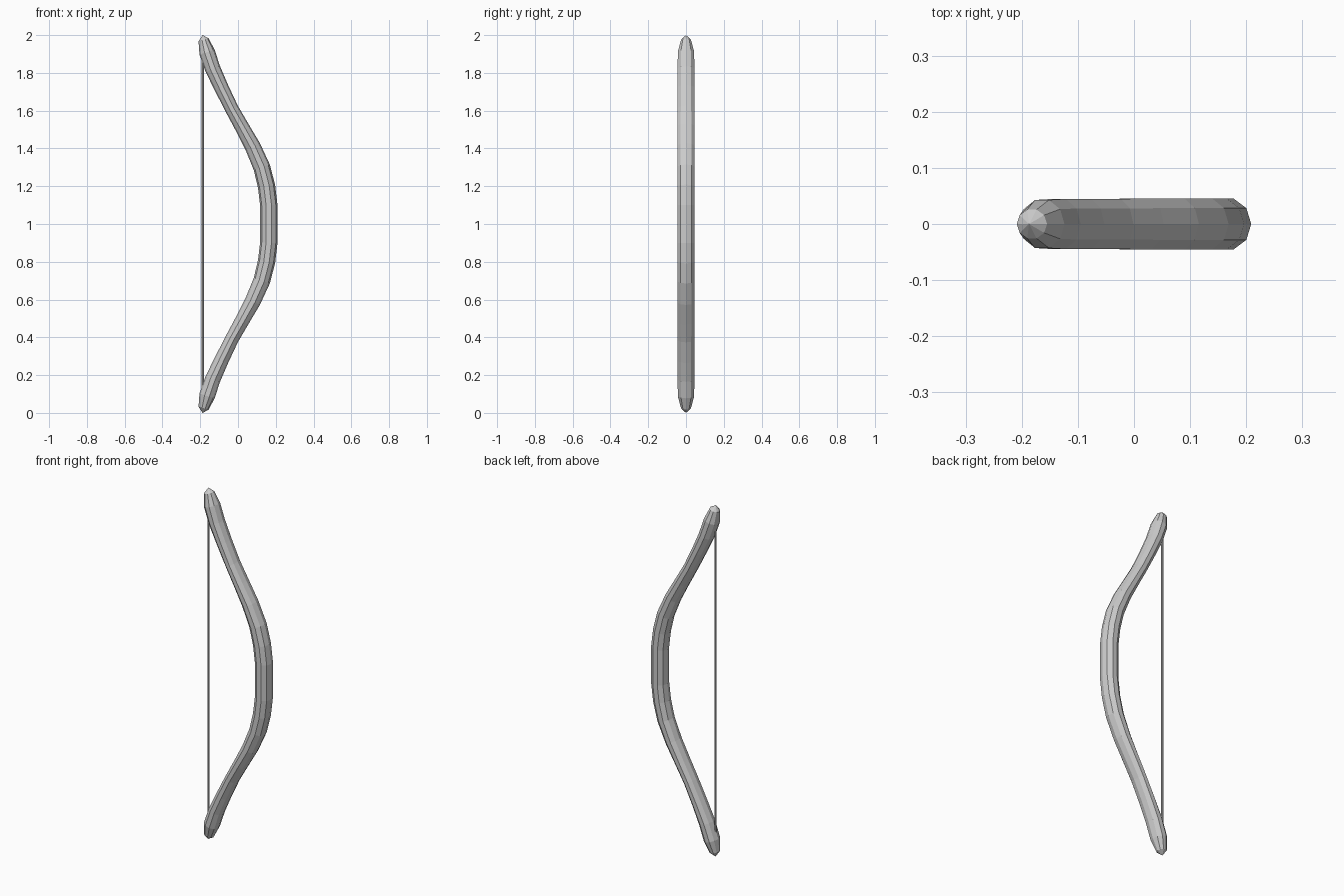
import bpy, bmesh, math
from mathutils import Vector

if "Cube" in bpy.data.objects:
    bpy.data.objects.remove(bpy.data.objects["Cube"])


def make_object(name, bm):
    bmesh.ops.recalc_face_normals(bm, faces=bm.faces)
    mesh = bpy.data.meshes.new(name)
    bm.to_mesh(mesh)
    bm.free()
    obj = bpy.data.objects.new(name, mesh)
    bpy.context.collection.objects.link(obj)
    return obj


def sweep(name, path, sides, pointed=None):
    """Sweep an ellipse along path rows (x, z, in-plane radius, y radius)."""
    bm = bmesh.new()
    pts = [Vector((p[0], 0, p[1])) for p in path]
    rings = []
    for i, (x, z, rn, ry) in enumerate(path):
        t = (pts[min(i + 1, len(pts) - 1)] - pts[max(i - 1, 0)]).normalized()
        n = Vector((t.z, 0, -t.x))
        ring = []
        for k in range(sides):
            a = 2 * math.pi * k / sides
            ring.append(bm.verts.new(pts[i] + n * rn * math.cos(a) + Vector((0, ry * math.sin(a), 0))))
        rings.append(ring)
    for a, b in zip(rings, rings[1:]):
        for k in range(sides):
            j = (k + 1) % sides
            bm.faces.new((a[k], a[j], b[j], b[k]))
    # ends: pointed fans or flat caps
    for e, ring in enumerate((rings[0], rings[-1])):
        if pointed:
            tip = bm.verts.new((pointed[e][0], 0, pointed[e][1]))
            for k in range(sides):
                bm.faces.new((ring[k], ring[(k + 1) % sides], tip))
        else:
            bm.faces.new(ring)
    return make_object(name, bm)


# Upper half of the bow stave, from grip to tip
upper = [
    (0.163, 1.10, 0.046, 0.048),
    (0.151, 1.20, 0.046, 0.048),
    (0.126, 1.30, 0.045, 0.048),
    (0.078, 1.41, 0.042, 0.048),
    (0.020, 1.515, 0.038, 0.048),
    (-0.033, 1.61, 0.036, 0.047),
    (-0.087, 1.72, 0.038, 0.047),
    (-0.133, 1.82, 0.041, 0.047),
    (-0.164, 1.91, 0.042, 0.045),
    (-0.182, 1.975, 0.028, 0.027),
]
lower = [(x, 2 - z, rn, ry) for x, z, rn, ry in reversed(upper)]
sweep("bow_stave", lower + upper, 10, pointed=((-0.187, 0.0), (-0.187, 2.0)))

# Straight string, ends buried in the tips
sweep("bow_string", [(-0.186, 0.12, 0.006, 0.006), (-0.186, 1.88, 0.006, 0.006)], 6)
